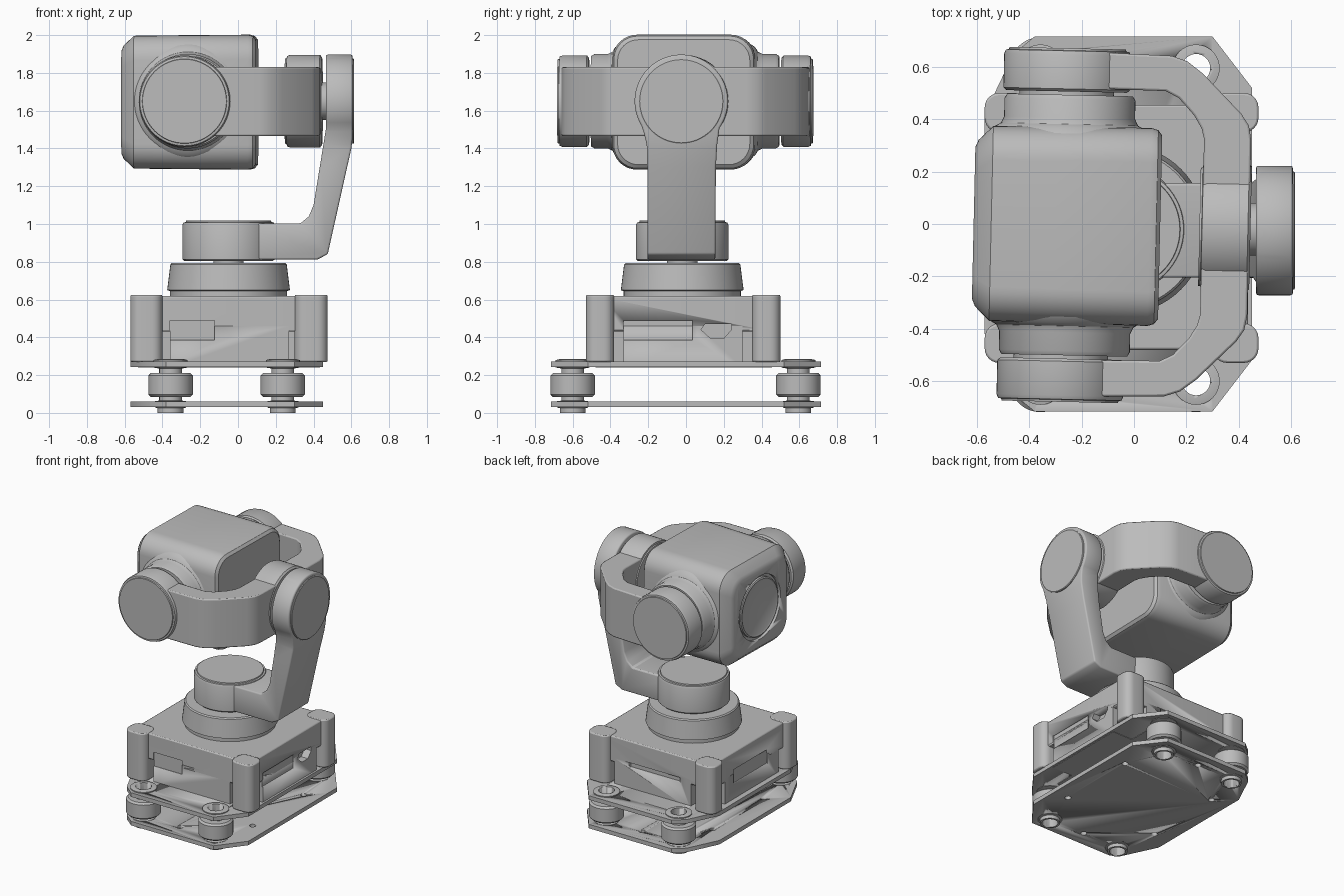
import bpy, bmesh, math
from math import sin, cos, radians, tau
from mathutils import Vector

cube = bpy.data.objects.get("Cube")
if cube:
    bpy.data.objects.remove(cube, do_unlink=True)

grey = bpy.data.materials.new("plain grey")
grey.use_nodes = True
grey.diffuse_color = (0.5, 0.5, 0.5, 1)
grey.node_tree.nodes["Principled BSDF"].inputs["Base Color"].default_value = (0.5, 0.5, 0.5, 1)
HEAD_YAW = radians(-1.3)


def place(axis, a, b, d):
    """Put a 2D point (a, b) at depth d along an axis."""
    return Vector({"X": (d, a, b), "Y": (a, d, b), "Z": (a, b, d)}[axis])


def finish(name, bm, bevel=0.0, yaw=0.0):
    bmesh.ops.recalc_face_normals(bm, faces=bm.faces)
    mesh = bpy.data.meshes.new(name)
    bm.to_mesh(mesh)
    bm.free()
    mesh.materials.append(grey)
    ob = bpy.data.objects.new(name, mesh)
    bpy.context.collection.objects.link(ob)
    ob.rotation_euler.z = yaw
    bpy.context.view_layer.objects.active = ob
    for other in bpy.context.selected_objects:
        other.select_set(False)
    ob.select_set(True)
    bpy.ops.object.shade_smooth_by_angle(angle=radians(32))
    if bevel:
        mod = ob.modifiers.new("Bevel", "BEVEL")
        mod.width, mod.segments, mod.angle_limit = bevel, 2, radians(35)
    return ob


def loft(name, sections, bevel=0.0, yaw=0.0):
    """Skin matching rings of points and cap both ends."""
    bm = bmesh.new()
    rings = [[bm.verts.new(p) for p in s] for s in sections]
    n = len(rings[0])
    for lo, hi in zip(rings, rings[1:]):
        for i in range(n):
            j = (i + 1) % n
            bm.faces.new((lo[i], lo[j], hi[j], hi[i]))
    bm.faces.new(rings[0])
    bm.faces.new(rings[-1])
    return finish(name, bm, bevel, yaw)


def prism(name, pts, axis, lo, hi, bevel=0.0, yaw=0.0):
    return loft(name, [[place(axis, a, b, d) for a, b in pts] for d in (lo, hi)], bevel, yaw)


def circle(a, b, r, start=0.0, sweep=tau, n=64):
    return [(a + r * cos(start + sweep * i / n), b + r * sin(start + sweep * i / n)) for i in range(n)]


def turned(name, centre, axis, profile, yaw=0.0):
    """Solid of revolution from (radius, depth) pairs."""
    return loft(name, [[place(axis, a, b, d) for a, b in circle(*centre, r)] for r, d in profile], 0, yaw)


def rect(a0, a1, b0, b1, r=0.0, n=6):
    """Rectangle with optionally rounded corners."""
    if not r:
        return [(a0, b0), (a1, b0), (a1, b1), (a0, b1)]
    pts = []
    for k, (a, b) in enumerate([(a1 - r, b1 - r), (a0 + r, b1 - r), (a0 + r, b0 + r), (a1 - r, b0 + r)]):
        pts += [(a + r * cos((k + i / n) * math.pi / 2), b + r * sin((k + i / n) * math.pi / 2))
                for i in range(n + 1)]
    return pts


def combine(ob, tool, operation="DIFFERENCE"):
    mod = ob.modifiers.new("Boolean", "BOOLEAN")
    mod.operation, mod.object, mod.solver = operation, tool, "EXACT"
    tool.hide_render = True
    tool.hide_set(True)


def drum(name, centre, axis, r, inner, outer, yaw=0.0):
    """Motor housing with a rounded rim and a shallow cap."""
    s = 1 if outer > inner else -1
    turned(name, centre, axis, [(r - .012, inner), (r, inner + s * .01), (r, outer - s * .025),
           (r - .006, outer - s * .01), (r - .018, outer - s * .008), (r - .02, outer)], yaw)


# Damper plates with pierced corners
DAMPERS = [(x, y) for x in (-.357, .237) for y in (-.6, .595)]
half = [(.45, .42), (.45, .52), (.3, .715), (-.38, .715), (-.46, .65), (-.57, .42)]
outline = half + [(x, -y) for x, y in reversed(half)]
screws = [(x, y) for x in (-.43, .33) for y in (-.3, .3)] + [(-.06, -.6), (-.06, .6)]
for name, z in (("bottom_plate", .03), ("upper_plate", .243)):
    plate = prism(name, outline, "Z", z, z + .03)
    for x, y in DAMPERS:
        combine(plate, prism("damper_hole_cutter", circle(x, y, .06, n=32), "Z", z - .1, z + .1))
    if name == "bottom_plate":
        for x, y in screws:
            combine(plate, prism("screw_hole_cutter", circle(x, y, .022, n=20), "Z", z - .1, z + .1))

# Hollow vibration dampers
tube = [(.068, 0), (.068, .025), (.082, .028), (.082, .062), (.06, .065), (.06, .085), (.105, .085),
        (.118, .098), (.118, .197), (.105, .21), (.06, .21), (.06, .235), (.09, .24), (.09, .28), (.068, .285)]
for x, y in DAMPERS:
    damper = turned("damper", (x, y), "Z", tube)
    combine(damper, prism("bore_cutter", circle(x, y, .054, n=32), "Z", -.1, .4))

# Controller box: lower walls, lid and corner posts
box = prism("box_walls", [(-.36, -.48), (.27, -.48), (.27, -.33), (.435, -.33), (.435, .3), (.27, .3),
            (.27, .455), (-.36, .455), (-.36, .3), (-.53, .3), (-.53, -.33), (-.36, -.33)], "Z", .24, .46)
lid = prism("box_lid", rect(-.53, .435, -.48, .455, .03), "Z", .43, .62, .008)
for x0, x1 in ((-.57, -.4), (.3, .475)):
    for y0, y1 in ((-.53, -.38), (.35, .5)):
        prism("corner_post", rect(x0, x1, y0, y1, .055), "Z", .27, .625, .008)

# Panels and ports in the box walls
ports = [prism("front_panel_cutter", rect(-.36, -.125, .385, .49), "Y", -.6, -.472),
         prism("side_panel_cutter", rect(-.33, .035, .385, .49), "X", .427, .6),
         prism("side_port_cutter", [(.1, .47), (.24, .47), (.24, .44), (.2, .395), (.13, .395), (.08, .44)],
               "X", .38, .6),
         prism("back_slot_cutter", rect(-.27, .15, .42, .46), "Y", .43, .6),
         prism("left_panel_cutter", rect(-.2, .2, .385, .49), "X", -.7, -.522)]
for port in ports:
    combine(box, port)
    combine(lid, port)

# Turntable and yaw motor
YAW = (-.05, -.02)
turned("turntable", YAW, "Z", [(.31, .61), (.31, .645), (.325, .65), (.308, .785), (.3, .793)])
turned("yaw_shaft", YAW, "Z", [(.08, .78), (.08, .82)])
drum("yaw_motor", YAW, "Z", .245, .803, 1.018)

# Bent yaw arm ending in the roll motor
arm = prism("yaw_arm", [(0, .812), (.42, .812), (.475, .84), (.6, 1.4), (.607, 1.46), (.607, 1.92), (.465, 1.92),
            (.465, 1.5), (.4, 1.1), (.375, 1.04), (.33, 1.003), (0, 1.003)], "Y", -.4, .4)
keyhole = circle(-.025, 1.65, .247, radians(-35), radians(250)) + [
    (-.225, 1.49), (-.208, 1.42), (-.205, 1.3), (-.205, .7), (.155, .7), (.158, 1.3), (.165, 1.42)]
combine(arm, prism("arm_outline_cutter", keyhole, "X", -.2, .9), "INTERSECT")
rim = arm.modifiers.new("Bevel", "BEVEL")
rim.width, rim.segments, rim.angle_limit = .01, 2, radians(35)
turned("roll_motor_cap", (-.025, 1.65), "X", [(.225, .59), (.225, .611), (.22, .615)])
turned("roll_shaft", (-.02, 1.65), "X", [(.1, .42), (.1, .48)])
drum("roll_motor", (-.005, 1.65), "X", .245, .445, .25, HEAD_YAW)

# U-shaped pitch fork
outer = [(-.265, .655), (.13, .645), (.19, .625), (.25, .58), (.4, .43), (.43, .385), (.44, .33)]
inner = [(.26, .33), (.25, .37), (.22, .42), (.16, .485), (.11, .51), (-.265, .515)]
fork = outer[::-1] + inner[::-1]
fork = outer + [(x, -y - .01) for x, y in outer[::-1]] + [(x, -y - .01) for x, y in inner[::-1]] + inner
prism("pitch_fork", fork, "Z", 1.465, 1.83, .008, HEAD_YAW)

# Pitch motors and the camera hubs they hold
for side in (-1, 1):
    def at(d):
        return side * d - .01
    drum("pitch_motor", (-.268, 1.65), "Y", .242, at(.51), at(.675), HEAD_YAW)
    turned("pitch_shaft", (-.268, 1.65), "Y", [(.18, at(.48)), (.18, at(.52))], HEAD_YAW)
    turned("camera_hub", (-.255, 1.65), "Y", [(.3, at(.35)), (.285, at(.372)), (.262, at(.385)), (.25, at(.41)),
           (.25, at(.48)), (.24, at(.497))], HEAD_YAW)

# Camera body lofted from rounded squares
stations = [(-.612, .29, .1), (-.6, .318, .11), (-.545, .372, .13), (-.3, .375, .13),
            (.06, .378, .13), (.085, .37, .125), (.1, .35, .11)]
body = loft("camera_body", [[place("X", y, z, x) for y, z in
            rect(-.01 - h, -.01 + h, 1.645 - h * .945, 1.645 + h * .945, r, 8)]
            for x, h, r in stations], 0, HEAD_YAW)

# Front bezel with the recessed round lens
combine(body, prism("lens_cutter", circle(-.01, 1.645, .235), "X", -.7, -.59, 0, HEAD_YAW))
turned("lens", (-.01, 1.645), "X", [(.215, -.57), (.215, -.607), (.205, -.612), (.195, -.606)], HEAD_YAW)
